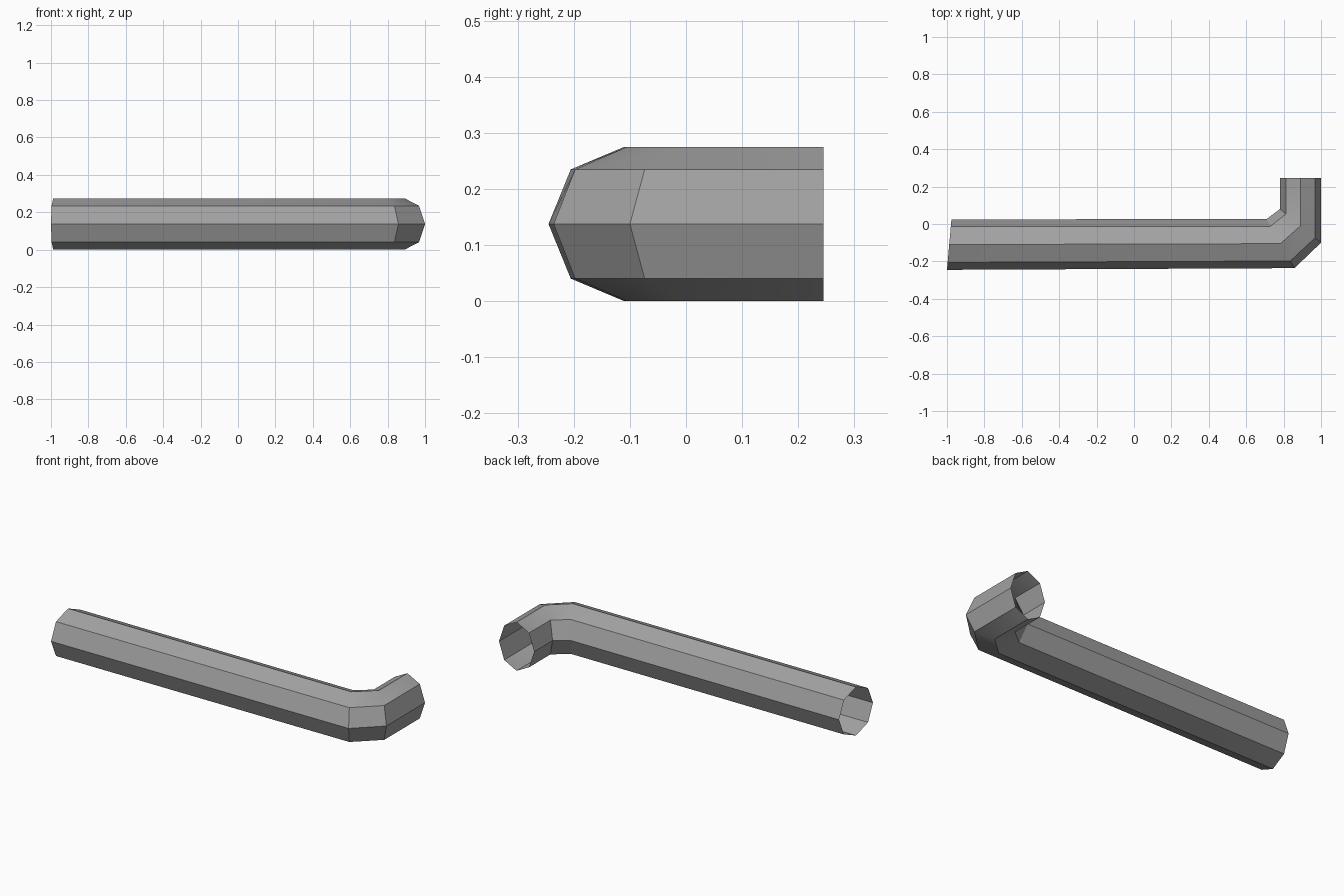
import bpy
import bmesh
import math
from mathutils import Vector

SIDES = 8
MID_Z = 0.1375

cube = bpy.data.objects.get("Cube")
if cube:
    bpy.data.objects.remove(cube, do_unlink=True)

# One grey material for the whole pipe
grey = bpy.data.materials.new("grey metal")
grey.use_nodes = True
colour = (0.36, 0.36, 0.36, 1)
grey.diffuse_color = colour
grey.node_tree.nodes["Principled BSDF"].inputs["Base Color"].default_value = colour

# Pipe stations: ring centre (x, y) and the offset to its outer side
stations = [
    ((-0.988, -0.110), (-0.012, -0.135)),   # open end of the long arm
    ((0.783, -0.105), (0.075, -0.131)),     # start of the elbow
    ((0.890, -0.010), (0.110, -0.090)),     # end of the elbow
    ((0.890, 0.245), (0.110, 0.0)),         # open end of the short arm
]


def add_ring(bm, centre, outward):
    """Octagonal ring spanned by the outward offset and the vertical."""
    c = Vector((*centre, MID_Z))
    out = Vector((*outward, 0))
    up = Vector((0, 0, MID_Z))
    angles = [math.tau * i / SIDES for i in range(SIDES)]
    return [bm.verts.new(c + out * math.cos(a) + up * math.sin(a)) for a in angles]


# Open tube skinned between neighbouring rings
bm = bmesh.new()
rings = [add_ring(bm, c, o) for c, o in stations]
for r0, r1 in zip(rings, rings[1:]):
    for i in range(SIDES):
        j = (i + 1) % SIDES
        bm.faces.new((r0[i], r1[i], r1[j], r0[j]))
mesh = bpy.data.meshes.new("bent_pipe")
bm.to_mesh(mesh)
bm.free()
mesh.materials.append(grey)
pipe = bpy.data.objects.new("bent_pipe", mesh)
bpy.context.collection.objects.link(pipe)

# Shallow bends stay soft, octagon edges stay crisp
bpy.ops.object.select_all(action='DESELECT')
pipe.select_set(True)
bpy.context.view_layer.objects.active = pipe
bpy.ops.object.shade_smooth_by_angle(angle=math.radians(30))
